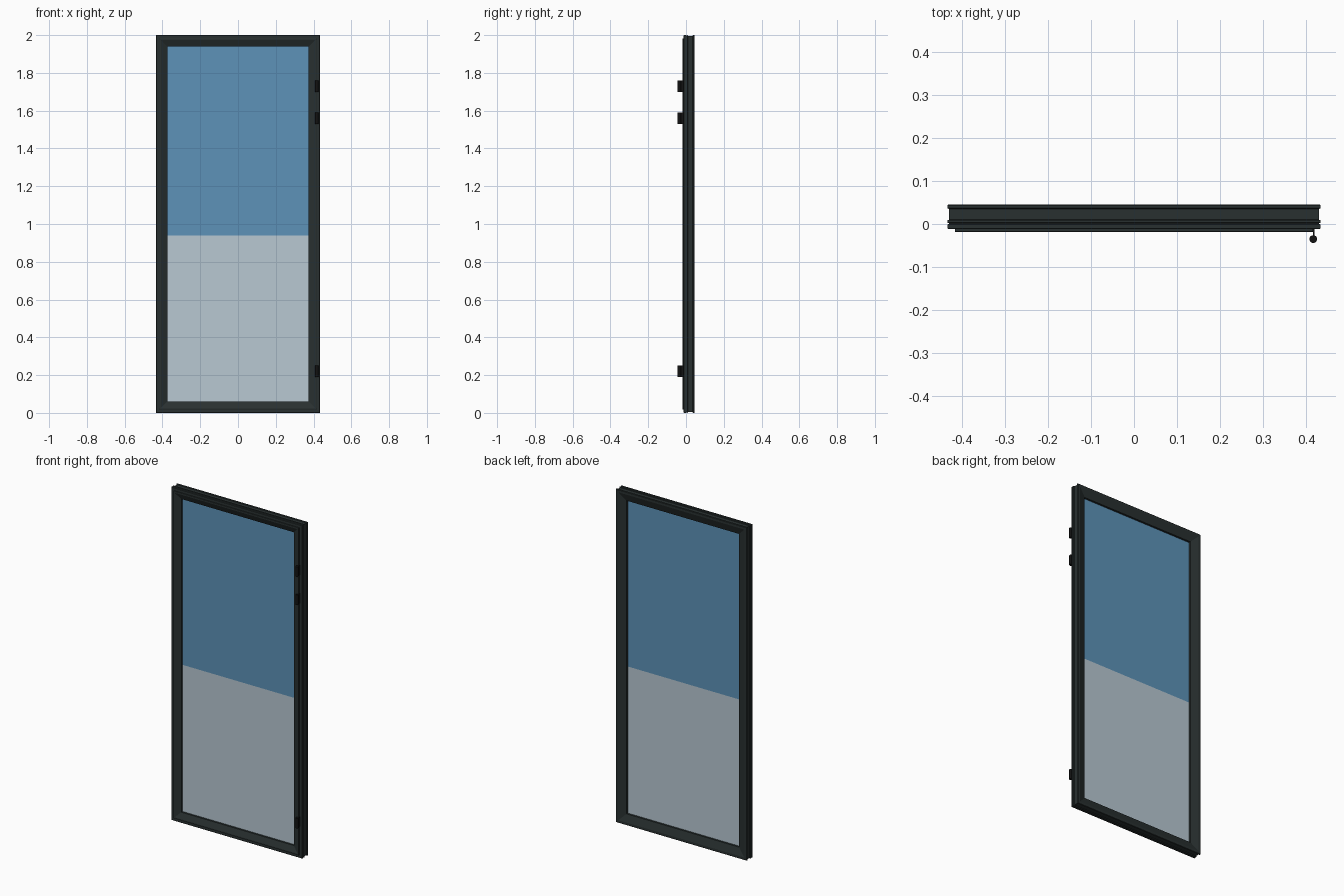
import bpy, bmesh, math
from mathutils import Vector

if "Cube" in bpy.data.objects:
    bpy.data.objects.remove(bpy.data.objects["Cube"], do_unlink=True)

HALF_W, TOP, MID = 0.434, 2.0, 0.94


def material(name, color):
    m = bpy.data.materials.new(name)
    m.use_nodes = True
    m.diffuse_color = (*color, 1)
    m.node_tree.nodes["Principled BSDF"].inputs["Base Color"].default_value = (*color, 1)
    return m


FRAME = material("dark frame", (0.022, 0.03, 0.03))
HINGE = material("black hinge", (0.006, 0.006, 0.006))
BLUE = material("blue glass", (0.11, 0.29, 0.48))
PALE = material("pale glass", (0.48, 0.58, 0.65))


def finish(name, bm, mat):
    bmesh.ops.recalc_face_normals(bm, faces=bm.faces)
    mesh = bpy.data.meshes.new(name)
    bm.to_mesh(mesh)
    bm.free()
    mesh.materials.append(mat)
    ob = bpy.data.objects.new(name, mesh)
    bpy.context.collection.objects.link(ob)
    return ob


def mitred_frame(name, profile, mat):
    """Sweep an (inset, y) profile around the door with mitred corners."""
    bm = bmesh.new()
    rings = []
    for d, y in profile:
        x = HALF_W - d
        rings.append([bm.verts.new((sx * x, y, d if low else TOP - d))
                      for sx, low in ((-1, 1), (1, 1), (1, 0), (-1, 0))])
    for a, b in zip(rings, rings[1:] + rings[:1]):
        for i in range(4):
            j = (i + 1) % 4
            bm.faces.new((a[i], a[j], b[j], b[i]))
    return finish(name, bm, mat)


def box(name, lo, hi, mat):
    bm = bmesh.new()
    bmesh.ops.create_cube(bm, size=1)
    lo, hi = Vector(lo), Vector(hi)
    for v in bm.verts:
        v.co = (lo + hi) / 2 + v.co * (hi - lo)
    return finish(name, bm, mat)


# Grooved frame with a sloped bead facing the glass on both sides
mitred_frame("door_frame", [
    (0.002, 0.045), (0.0, 0.043), (0.0, 0.037), (0.004, 0.035),
    (0.004, 0.010), (0.0, 0.009), (0.0, 0.003), (0.004, 0.002),
    (0.004, 0.0), (0.0, -0.001), (0.0, -0.010), (0.002, -0.012),
    (0.018, -0.012), (0.018, -0.018), (0.020, -0.019), (0.026, -0.019),
    (0.060, -0.004), (0.060, 0.030), (0.016, 0.045)], FRAME)

# Two glass panes
X = HALF_W - 0.058
box("upper_glass", (-X, 0.008, MID), (X, 0.018, TOP - 0.058), BLUE)
box("lower_glass", (-X, 0.008, 0.058), (X, 0.018, MID), PALE)

# Hinges: knuckle and leaf
for label, z in (("lower", 0.22), ("middle", 1.56), ("upper", 1.73)):
    bm = bmesh.new()
    bmesh.ops.create_cone(bm, cap_ends=True, segments=20, radius1=0.009,
                          radius2=0.009, depth=0.06)
    bmesh.ops.translate(bm, verts=bm.verts, vec=(0.417, -0.035, z))
    knuckle = finish(label + "_hinge_knuckle", bm, HINGE)
    for p in knuckle.data.polygons:
        p.use_smooth = len(p.vertices) == 4
    box(label + "_hinge_leaf", (0.416, -0.034, z - 0.03), (0.420, -0.010, z + 0.03), HINGE)
